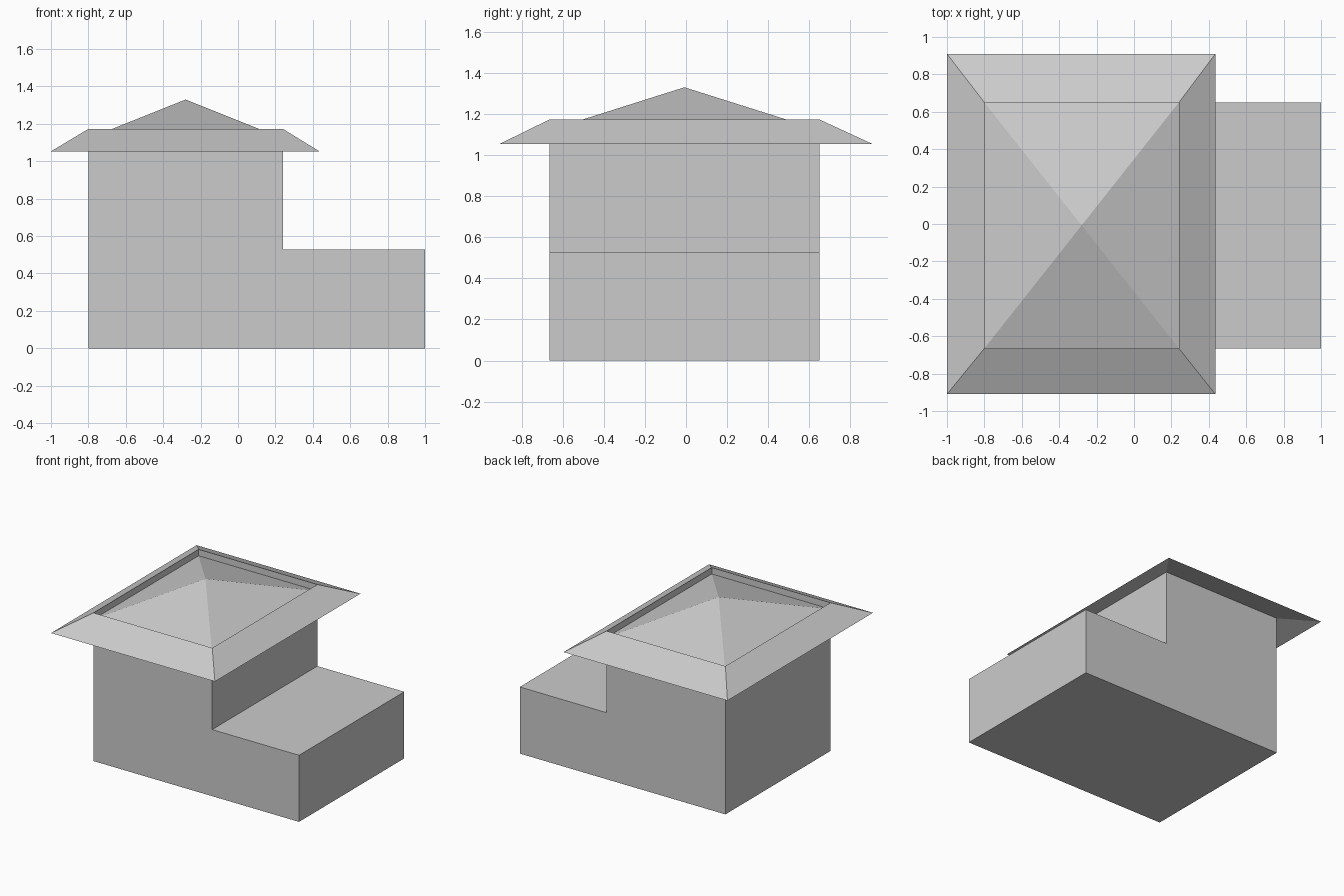
import bpy, bmesh

cube = bpy.data.objects.get("Cube")
if cube:
    bpy.data.objects.remove(cube, do_unlink=True)

# Shared plain grey
grey = bpy.data.materials.new("plain_grey")
grey.use_nodes = True
colour = (0.6, 0.6, 0.6, 1)
grey.diffuse_color = colour
grey.node_tree.nodes["Principled BSDF"].inputs["Base Color"].default_value = colour

# Main dimensions
LEFT, RIGHT, END = -0.80, 0.24, 1.0
FRONT, BACK = -0.665, 0.65
STEP, WALL_TOP, RIM, EAVE, APEX = 0.527, 1.122, 1.173, 1.053, 1.33


def finish(name, bm):
    bmesh.ops.recalc_face_normals(bm, faces=bm.faces)
    mesh = bpy.data.meshes.new(name)
    bm.to_mesh(mesh)
    bm.free()
    mesh.materials.append(grey)
    obj = bpy.data.objects.new(name, mesh)
    bpy.context.collection.objects.link(obj)
    return obj


def rectangle(bm, x0, x1, y0, y1, z):
    return [bm.verts.new((x, y, z))
            for x, y in ((x0, y0), (x1, y0), (x1, y1), (x0, y1))]


def bridge(bm, a, b):
    for i in range(4):
        j = (i + 1) % 4
        bm.faces.new((a[i], a[j], b[j], b[i]))


# Stepped body: side profile pushed from front to back
bm = bmesh.new()
profile = [(LEFT, 0), (END, 0), (END, STEP), (RIGHT, STEP),
           (RIGHT, WALL_TOP), (LEFT, WALL_TOP)]
face = bm.faces.new([bm.verts.new((x, FRONT, z)) for x, z in profile])
pushed = bmesh.ops.extrude_face_region(bm, geom=[face], use_keep_orig=True)
moved = [g for g in pushed["geom"] if isinstance(g, bmesh.types.BMVert)]
bmesh.ops.translate(bm, verts=moved, vec=(0, BACK - FRONT, 0))
finish("stepped_body", bm)

# Sloping eave: wedge section running around the wall top
bm = bmesh.new()
tip = rectangle(bm, -1.0, 0.435, -0.91, 0.91, EAVE)
rim = rectangle(bm, LEFT, RIGHT, FRONT, BACK, RIM)
foot = rectangle(bm, LEFT, RIGHT, FRONT, BACK, WALL_TOP)
bridge(bm, tip, rim)
bridge(bm, rim, foot)
bridge(bm, foot, tip)
finish("eave", bm)

# Low pyramid roof sunk behind the rim
bm = bmesh.new()
base = rectangle(bm, LEFT, RIGHT, FRONT, BACK, WALL_TOP)
apex = bm.verts.new(((LEFT + RIGHT) / 2, (FRONT + BACK) / 2, APEX))
for i in range(4):
    bm.faces.new((base[i], base[(i + 1) % 4], apex))
# The open pyramid has its outside facing up
roof = finish("pyramid_roof", bm)
if roof.data.polygons[0].normal.z < 0:
    roof.data.flip_normals()
